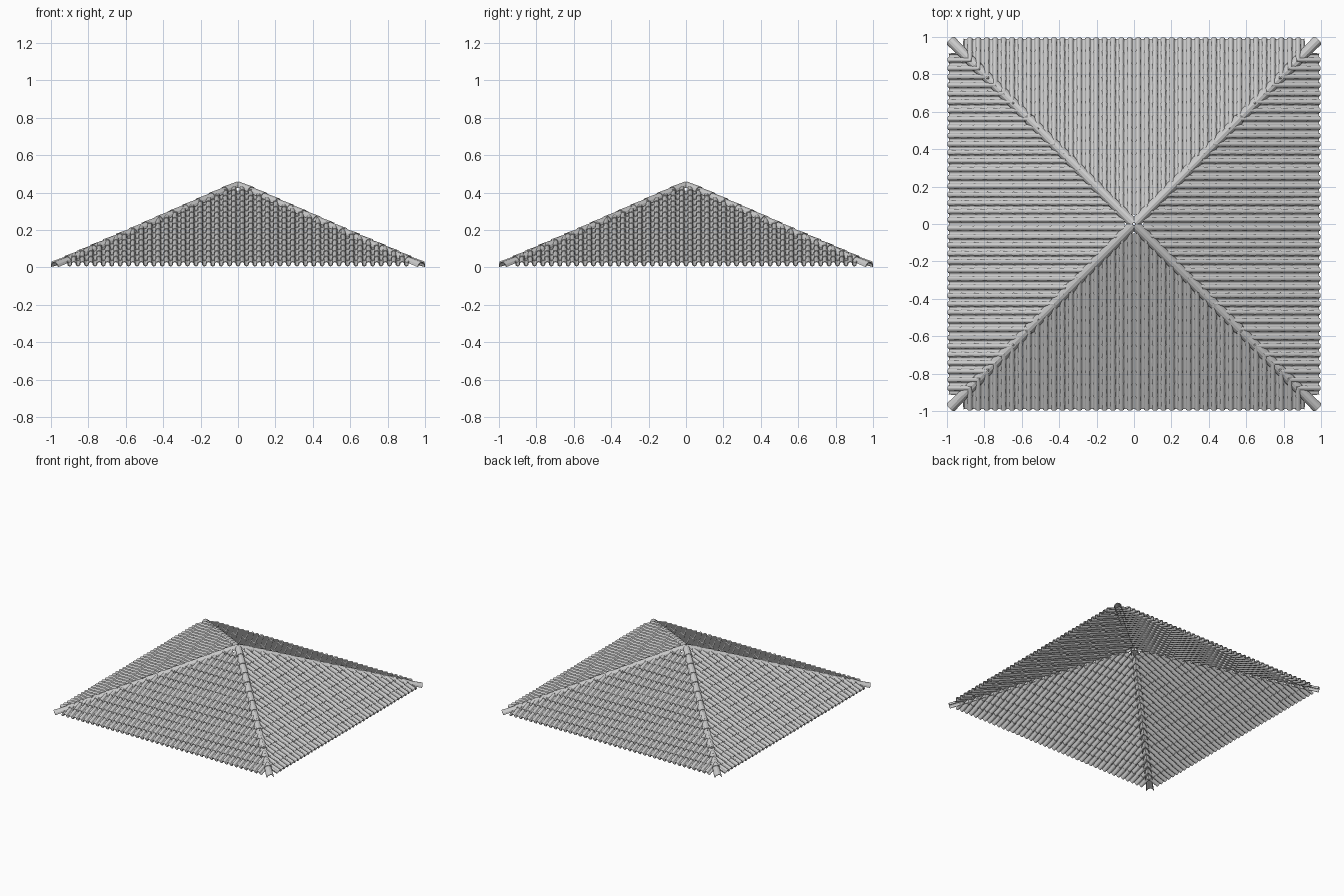
import bpy, bmesh, math
from mathutils import Matrix, Vector

if "Cube" in bpy.data.objects:
    bpy.data.objects.remove(bpy.data.objects["Cube"])

SLOPE = math.atan(0.43)      # pitch of the tiled faces
PITCH = 0.045                # spacing of tile columns
COLUMNS = 40
ROW = 0.075                  # exposed tile length along the slope
THICK = 0.004


def add_tile(bm, frame, x, s, length, r_low, r_high, n_low, n_high, sides, up, thick):
    """Half-barrel shell tile; frame maps (across, along, normal) to the model."""
    rings = []
    for along, r, n in ((s, r_low, n_low), (s + length, r_high, n_high)):
        for rad in (r, r - thick):
            ring = []
            for i in range(sides + 1):
                a = math.pi * i / sides
                p = Vector((x + rad * math.cos(a), along, n + up * rad * math.sin(a)))
                ring.append(bm.verts.new(frame @ p))
            rings.append(ring)
    lo_out, lo_in, hi_out, hi_in = rings
    for i in range(sides):
        for a, b in ((lo_out, hi_out), (hi_in, lo_in), (lo_in, lo_out), (hi_out, hi_in)):
            bm.faces.new((a[i], a[i + 1], b[i + 1], b[i]))
    for i in (0, sides):
        bm.faces.new((lo_out[i], hi_out[i], hi_in[i], lo_in[i]))


def finish(bm, name):
    bmesh.ops.recalc_face_normals(bm, faces=bm.faces[:])
    mesh = bpy.data.meshes.new(name)
    bm.to_mesh(mesh)
    bm.free()
    return mesh


def place_four(mesh, names):
    for k, name in enumerate(names):
        ob = bpy.data.objects.new(name, mesh)
        ob.rotation_euler.z = k * math.pi / 2
        bpy.context.collection.objects.link(ob)


# One tiled face: concave pan columns alternating with convex cover columns
bm = bmesh.new()
frame = Matrix.Translation((0, -0.99, 0.014)) @ Matrix.Rotation(SLOPE, 4, 'X')
for c in range(2 * COLUMNS + 1):
    x = (c - COLUMNS) * PITCH / 2
    cover = c % 2 == 1
    run = (1.0 - max(abs(x) - PITCH / 2, 0.0)) / math.cos(SLOPE)
    for r in range(math.ceil(run / ROW)):
        if cover:
            add_tile(bm, frame, x, r * ROW, ROW * 1.12, 0.015, 0.0125,
                     0.004, 0.001, 6, 1, THICK)
        else:
            add_tile(bm, frame, x, r * ROW, ROW * 1.12, 0.0125, 0.015,
                     0.003, 0.0, 6, -1, THICK)

# Trim the face along both hips and below the apex
for co, no in (((0, 0, 0), (1, 1, 0)), ((0, 0, 0), (-1, 1, 0)), ((0, -0.05, 0), (0, 1, 0))):
    bmesh.ops.bisect_plane(bm, geom=bm.verts[:] + bm.edges[:] + bm.faces[:],
                           plane_co=co, plane_no=no, clear_outer=True)
place_four(finish(bm, "tiled_face"),
           ["front_tiles", "right_tiles", "back_tiles", "left_tiles"])

# One hip ridge of overlapping cap tiles, running from the corner to the apex
bm = bmesh.new()
start = Vector((0.98, -0.98, 0.002))
end = Vector((0, 0, 0.436))
along = (end - start).normalized()
across = Vector((1, 1, 0)).normalized()
normal = across.cross(along)
frame = Matrix.Translation(start) @ Matrix((across, along, normal)).transposed().to_4x4()
CAPS = 14
step = (end - start).length / CAPS
for i in range(CAPS):
    add_tile(bm, frame, 0, i * step, step * (1.1 if i < CAPS - 1 else 1.0),
             0.029, 0.026, 0.0, -0.002, 6, 1, 0.005)
place_four(finish(bm, "hip_ridge"),
           ["front_right_ridge", "back_right_ridge", "back_left_ridge", "front_left_ridge"])
